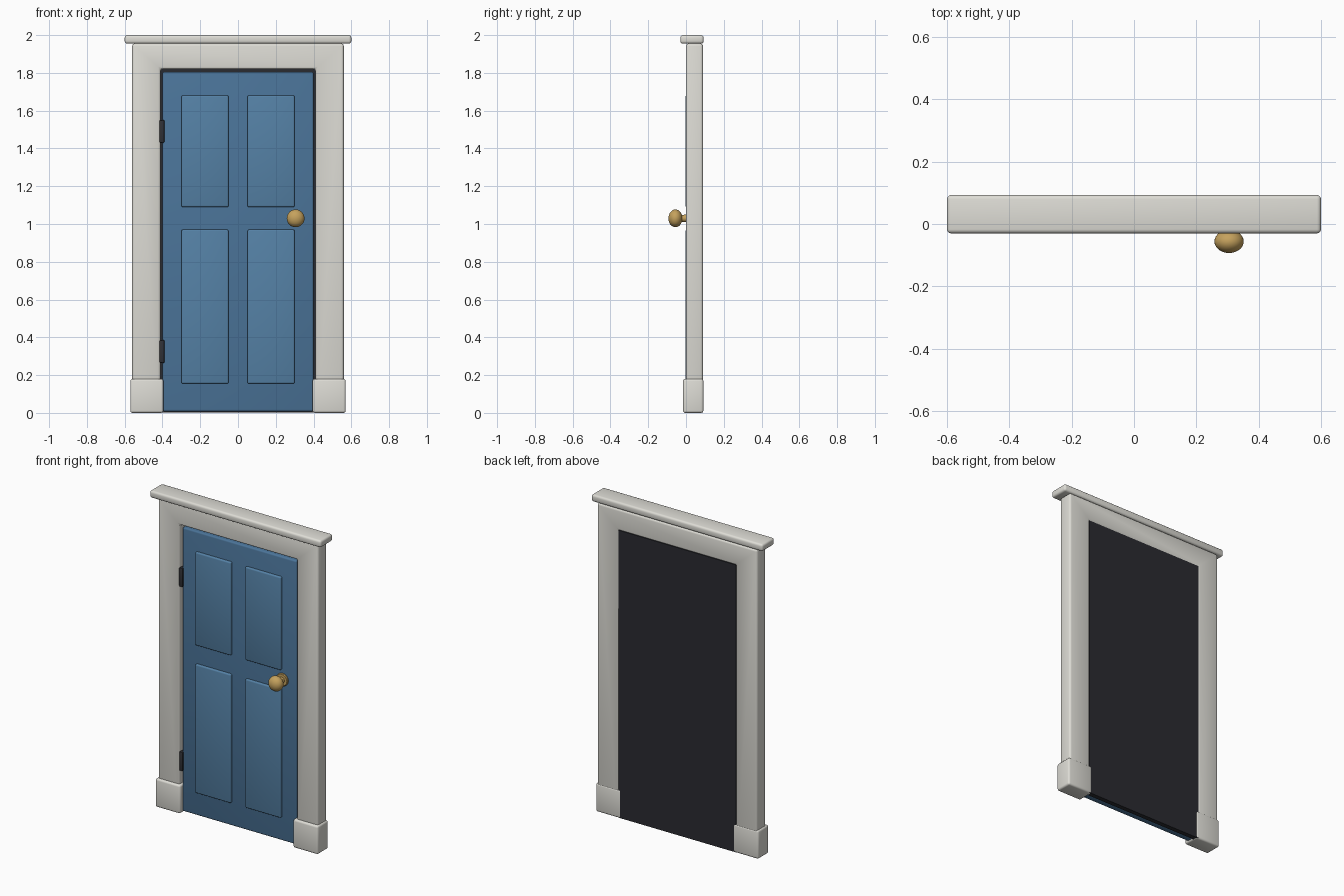
import bpy
import bmesh
import math

cube = bpy.data.objects.get("Cube")
if cube:
    bpy.data.objects.remove(cube, do_unlink=True)


def material(name, rgb, metallic=0.0, roughness=0.6):
    mat = bpy.data.materials.new(name)
    mat.use_nodes = True
    mat.diffuse_color = (*rgb, 1)
    shader = mat.node_tree.nodes["Principled BSDF"]
    shader.inputs["Base Color"].default_value = (*rgb, 1)
    shader.inputs["Metallic"].default_value = metallic
    shader.inputs["Roughness"].default_value = roughness
    return mat


WHITE = material("white_paint", (0.73, 0.72, 0.67))
BLUE = material("blue_paint", (0.07, 0.175, 0.32))
LIGHT_BLUE = material("light_blue_paint", (0.09, 0.22, 0.38))
DARK = material("dark_backing", (0.023, 0.024, 0.03))
IRON = material("dark_iron", (0.03, 0.03, 0.035))
BRASS = material("brass", (0.56, 0.36, 0.11))


def finish(obj, mat, bevel=0.0, segments=3):
    """Assign the material, round the edges and shade smoothly."""
    obj.data.materials.append(mat)
    bpy.ops.object.select_all(action="DESELECT")
    obj.select_set(True)
    bpy.context.view_layer.objects.active = obj
    if bevel:
        mod = obj.modifiers.new("rounded_edges", "BEVEL")
        mod.width = bevel
        mod.segments = segments
        mod.limit_method = "ANGLE"
        bpy.ops.object.modifier_apply(modifier=mod.name)
    bpy.ops.object.shade_smooth_by_angle(angle=math.radians(35))
    return obj


def new_object(name, bm):
    bmesh.ops.recalc_face_normals(bm, faces=bm.faces)
    mesh = bpy.data.meshes.new(name)
    bm.to_mesh(mesh)
    bm.free()
    obj = bpy.data.objects.new(name, mesh)
    bpy.context.collection.objects.link(obj)
    return obj


def box(name, xs, ys, zs, mat, bevel=0.0, segments=3):
    """Box spanning the given (low, high) ranges."""
    bm = bmesh.new()
    bmesh.ops.create_cube(bm, size=1)
    for v in bm.verts:
        for axis, (low, high) in enumerate((xs, ys, zs)):
            v.co[axis] = low if v.co[axis] < 0 else high
    return finish(new_object(name, bm), mat, bevel, segments)


def turned(name, profile, centre, mat, steps=32):
    """Lathe a (radius, y) profile around a front-to-back axis."""
    bm = bmesh.new()
    verts = [bm.verts.new((r, y, 0)) for r, y in profile]
    edges = [bm.edges.new(pair) for pair in zip(verts, verts[1:])]
    bmesh.ops.spin(bm, geom=verts + edges, cent=(0, 0, 0), axis=(0, 1, 0),
                   angle=math.tau, steps=steps, use_duplicate=False)
    bmesh.ops.remove_doubles(bm, verts=bm.verts, dist=0.0001)
    obj = new_object(name, bm)
    obj.location = centre
    return finish(obj, mat)


# Door casing: one arch-shaped profile pushed backwards
half = [(0.56, 1.955), (0.56, 0), (0.41, 0), (0.41, 1.82)]
outline = half + [(-x, z) for x, z in reversed(half)]
bm = bmesh.new()
face = bm.faces.new([bm.verts.new((x, 0, z)) for x, z in outline])
back = bmesh.ops.extrude_face_region(bm, geom=[face])["geom"]
bmesh.ops.translate(bm, vec=(0, 0.09, 0),
                    verts=[e for e in back if isinstance(e, bmesh.types.BMVert)])
finish(new_object("casing", bm), WHITE, 0.013)

# Cap moulding and plinth blocks
box("cap_moulding", (-0.6, 0.6), (-0.03, 0.093), (1.955, 2.0), WHITE, 0.013)
for side, sign in (("left", 1), ("right", -1)):
    box(side + "_plinth", sorted((sign * 0.395, sign * 0.57)),
        (-0.016, 0.092), (0, 0.18), WHITE, 0.012)

# Dark backing and door leaf
box("backing", (-0.412, 0.412), (0.06, 0.089), (0.002, 1.822), DARK)
box("door_leaf", (-0.4, 0.4), (0.012, 0.062), (0.008, 1.805), BLUE, 0.01)

# Raised panels
for row, zs in (("lower", (0.155, 0.97)), ("upper", (1.09, 1.68))):
    for side, sign in (("left", 1), ("right", -1)):
        box(f"{row}_{side}_panel", sorted((sign * 0.05, sign * 0.3)),
            (-0.003, 0.03), zs, LIGHT_BLUE, 0.008)

# Hinges
for name, z in (("lower_hinge", 0.325), ("upper_hinge", 1.49)):
    box(name, (-0.416, -0.39), (0.003, 0.035), (z - 0.06, z + 0.06), IRON, 0.004, 2)

# Knob with its neck and rosette
KNOB = (0.305, 0, 1.03)
turned("knob_rosette", [(0, 0.015), (0.04, 0.015), (0.04, 0.005),
                        (0.036, 0.001), (0, 0.001)], KNOB, BRASS)
turned("knob_neck", [(0, 0.01), (0.02, 0.01), (0.018, -0.03), (0, -0.03)], KNOB, BRASS)
arc = [math.pi * i / 16 for i in range(17)]
turned("knob", [(0.047 * math.sin(a), -0.056 - 0.037 * math.cos(a)) for a in arc],
       KNOB, BRASS)
